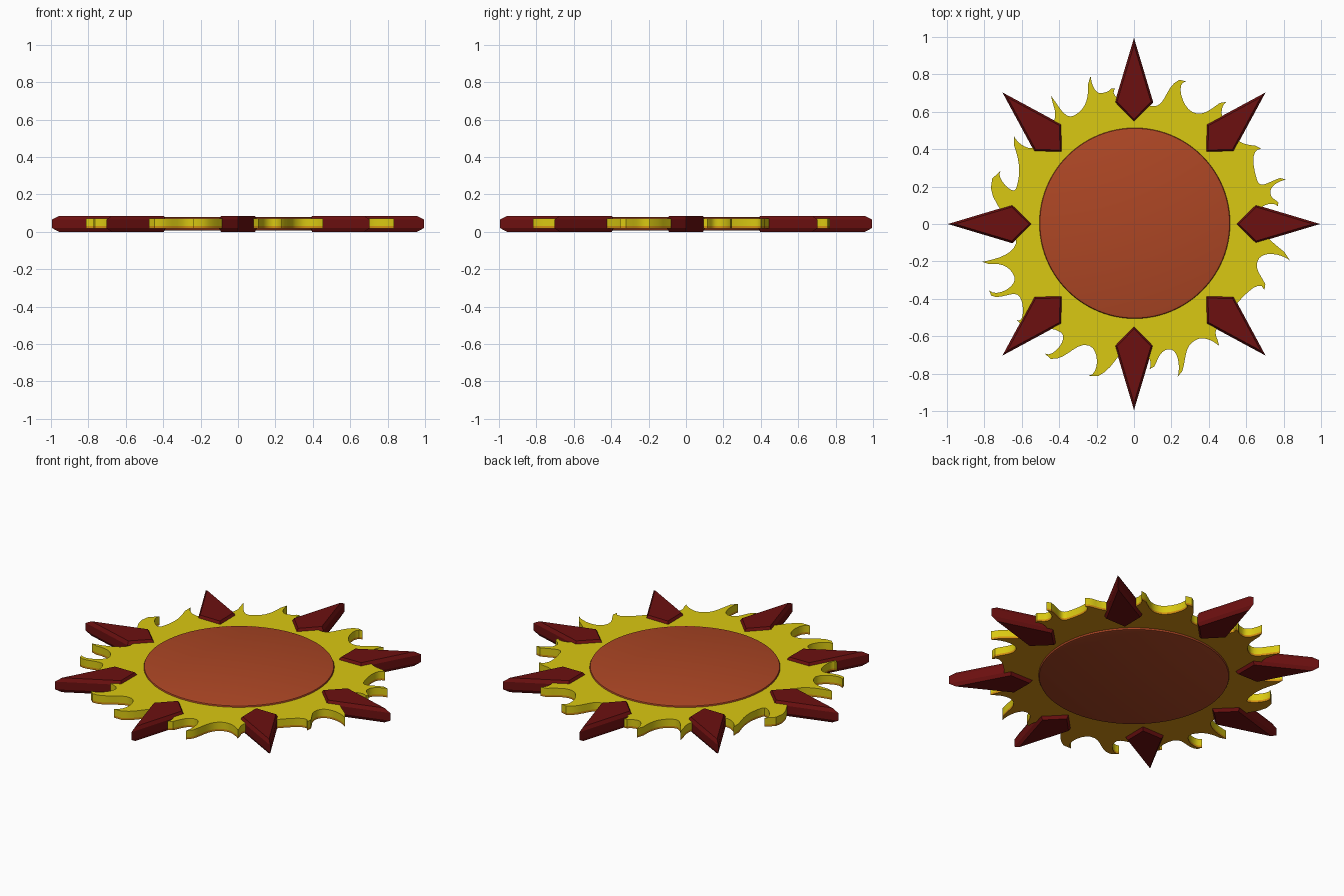
import bpy, bmesh
from math import sin, cos, pi, radians
from mathutils import Vector

if "Cube" in bpy.data.objects:
    bpy.data.objects.remove(bpy.data.objects["Cube"])


def material(name, rgb):
    m = bpy.data.materials.new(name)
    m.diffuse_color = (*rgb, 1)
    m.use_nodes = True
    m.node_tree.nodes["Principled BSDF"].inputs["Base Color"].default_value = m.diffuse_color
    return m


yellow = material("flame yellow", (0.70, 0.58, 0.006))
amber = material("flame amber", (0.64, 0.27, 0.006))
rust = material("disc rust", (0.42, 0.062, 0.018))
maroon = material("spike maroon", (0.15, 0.005, 0.005))


def layered(name, rings, mats, rule=None, angle=25):
    """Solid through a stack of rings [(points, z)], low to high."""
    bm = bmesh.new()
    loops = [[bm.verts.new((p[0], p[1], z)) for p in pts] for pts, z in rings]
    n = len(loops[0])
    for lo, hi in zip(loops, loops[1:]):
        for i in range(n):
            j = (i + 1) % n
            bm.faces.new((lo[i], lo[j], hi[j], hi[i]))
    bm.faces.new(loops[0][::-1])
    bm.faces.new(loops[-1])
    bm.normal_update()
    if rule:
        for f in bm.faces:
            f.material_index = rule(f)
    bmesh.ops.triangulate(bm, faces=[f for f in bm.faces if len(f.verts) > 4])
    me = bpy.data.meshes.new(name)
    bm.to_mesh(me)
    bm.free()
    for m in mats:
        me.materials.append(m)
    ob = bpy.data.objects.new(name, me)
    bpy.context.collection.objects.link(ob)
    if angle:
        bpy.ops.object.select_all(action='DESELECT')
        ob.select_set(True)
        bpy.context.view_layer.objects.active = ob
        bpy.ops.object.shade_smooth_by_angle(angle=radians(angle))
    return ob


# Central disc with a softened rim
def circle(r, n=96):
    return [(0.004 + r * cos(2 * pi * i / n), 0.004 + r * sin(2 * pi * i / n))
            for i in range(n)]


layered("sun_disc", [(circle(0.498), 0.006), (circle(0.507), 0.009), (circle(0.51), 0.016),
                     (circle(0.51), 0.07), (circle(0.507), 0.077), (circle(0.498), 0.08)],
        [rust], angle=40)

# Flames, clockwise: valley x, valley y, tip x, tip y, tip direction in degrees
flames = [
    (0.10, 0.63, 0.28, 0.77, 0), (0.31, 0.60, 0.49, 0.66, 35),
    (0.52, 0.48, 0.68, 0.41, 0), (0.66, 0.23, 0.81, 0.245, 10),
    (0.73, 0.16, 0.775, 0.10, -50), (0.66, 0.05, 0.84, -0.19, -40),
    (0.66, -0.20, 0.705, -0.35, -70), (0.50, -0.48, 0.46, -0.645, -40),
    (0.33, -0.62, 0.24, -0.82, -110), (0.18, -0.67, 0.09, -0.78, -120),
    (0.00, -0.66, -0.24, -0.82, 190), (-0.24, -0.65, -0.48, -0.70, 150),
    (-0.39, -0.58, -0.63, -0.52, 150), (-0.61, -0.39, -0.78, -0.36, 130),
    (-0.64, -0.28, -0.81, -0.21, 190), (-0.63, -0.08, -0.72, 0.29, 50),
    (-0.63, 0.19, -0.65, 0.47, 110), (-0.52, 0.42, -0.45, 0.68, 130),
    (-0.32, 0.58, -0.24, 0.79, 95), (-0.17, 0.70, -0.11, 0.73, 60),
]


def bezier(a, b, c, d, n=8):
    return [a * (1 - t) ** 3 + 3 * b * t * (1 - t) ** 2 + 3 * c * t * t * (1 - t) + d * t ** 3
            for t in (i / n for i in range(n))]


outline = []
for k, (vx, vy, tx, ty, ang) in enumerate(flames):
    nxt = flames[(k + 1) % len(flames)]
    v, tip, w = Vector((vx, vy)), Vector((tx, ty)), Vector(nxt[:2])
    d = Vector((cos(radians(ang)), sin(radians(ang))))
    tan_v = Vector((v.y, -v.x)).normalized()      # valleys run along the rim
    tan_w = Vector((w.y, -w.x)).normalized()
    l1, l2 = (tip - v).length, (w - tip).length
    side = Vector((-d.y, d.x)) * 0.008            # slightly blunt tip
    outline += bezier(v, v + tan_v * l1 * 0.35, tip + side - d * l1 * 0.5, tip + side)
    outline += bezier(tip - side, tip - side - d * l2 * 0.35, w - tan_w * l2 * 0.35, w)
outline.reverse()                                 # counter-clockwise

layered("flame_plate", [(outline, 0.018), (outline, 0.03), (outline, 0.07)], [yellow, amber],
        rule=lambda f: 1 if f.calc_center_median().z < 0.03 else 0, angle=35)

# Eight chamfered kite spikes, inset towards the kite's incentre
kite = [(0.995, 0), (0.65, 0.103), (0.545, 0), (0.65, -0.103)]


def spike_ring(scale, a):
    pts = [(0.676 + (x - 0.676) * scale, y * scale) for x, y in kite]
    return [(x * cos(a) - y * sin(a), x * sin(a) + y * cos(a)) for x, y in pts]


for i in range(8):
    a = i * pi / 4
    inner, outer = spike_ring(0.88, a), spike_ring(1.0, a)
    layered(f"spike_{i + 1}", [(inner, 0.0), (outer, 0.02), (outer, 0.065), (inner, 0.085)],
            [maroon], angle=None)
